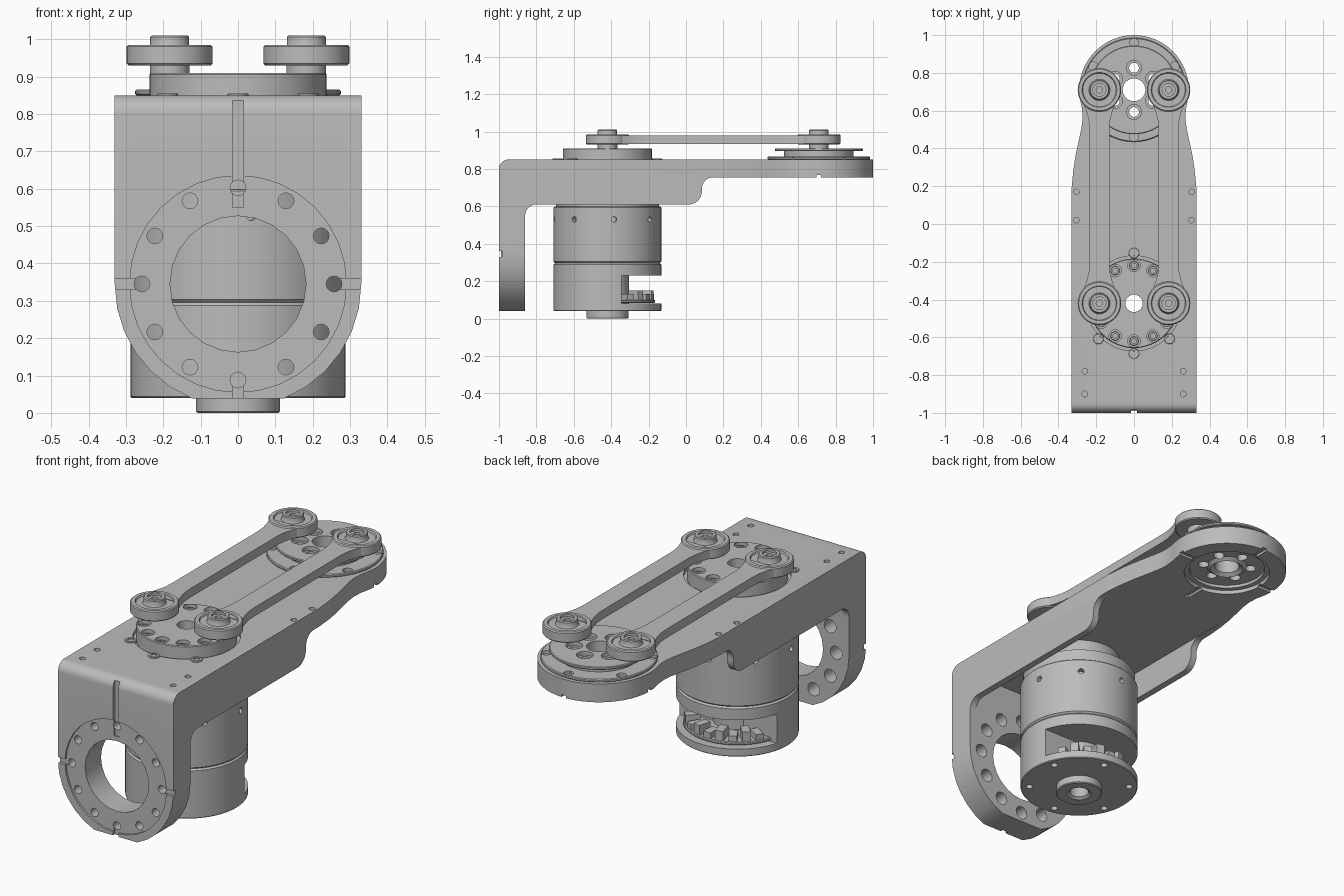
import bpy, bmesh, math
from mathutils import Matrix, Vector

old = bpy.data.objects.get("Cube")
if old:
    bpy.data.objects.remove(old, do_unlink=True)

GREY = bpy.data.materials.new("machined_grey")
GREY.use_nodes = True
GREY.diffuse_color = (0.5, 0.5, 0.5, 1)
GREY.node_tree.nodes["Principled BSDF"].inputs["Base Color"].default_value = (0.5, 0.5, 0.5, 1)

MOTOR_Y, PIVOT_Y, LINK_X = -0.42, 0.71, 0.183
FRONT_Z, TOP_Z = 0.345, 0.85
ALONG_Y = Matrix.Rotation(math.radians(-90), 4, 'X')


def finish(name, bm, matrix=None):
    if matrix:
        bm.transform(matrix)
    bmesh.ops.recalc_face_normals(bm, faces=bm.faces)
    me = bpy.data.meshes.new(name)
    bm.to_mesh(me)
    bm.free()
    me.materials.append(GREY)
    ob = bpy.data.objects.new(name, me)
    bpy.context.collection.objects.link(ob)
    return ob


def lathe(name, prof, at=(0, 0, 0), n=64, turn=None):
    """Spin a closed (radius, height) outline around its axis."""
    bm = bmesh.new()
    rings = []
    for r, z in prof:
        if r == 0:
            rings.append([bm.verts.new((0, 0, z))] * n)
        else:
            rings.append([bm.verts.new((r * math.cos(math.tau * i / n), r * math.sin(math.tau * i / n), z))
                          for i in range(n)])
    for a, b in zip(rings, rings[1:] + rings[:1]):
        for i in range(n):
            j = (i + 1) % n
            vs = list(dict.fromkeys((a[i], a[j], b[j], b[i])))
            if len(vs) > 2:
                bm.faces.new(vs)
    m = Matrix.Translation(at)
    return finish(name, bm, m @ turn if turn else m)


def rod(r, lo, hi, at=(0, 0, 0), n=20, turn=None, name="cutter"):
    return lathe(name, [(0, lo), (r, lo), (r, hi), (0, hi)], at, n, turn)


def tube(name, inner, outer, lo, hi, at, n=64, b=0.004):
    return lathe(name, [(inner, lo), (outer - b, lo), (outer, lo + b), (outer, hi - b),
                        (outer - b, hi), (inner, hi)], at, n)


def prism(name, pts, place, lo, hi):
    """Extrude a flat outline; place(u, v, w) returns the 3D point."""
    bm = bmesh.new()
    ends = [[bm.verts.new(place(u, v, w)) for u, v in pts] for w in (lo, hi)]
    for e in ends:
        bm.faces.new(e)
    for i in range(len(pts)):
        j = (i + 1) % len(pts)
        bm.faces.new((ends[0][i], ends[0][j], ends[1][j], ends[1][i]))
    return finish(name, bm)


def box(lo, hi, name="cutter", turn=None):
    bm = bmesh.new()
    bmesh.ops.create_cube(bm, size=1)
    lo, hi = Vector(lo), Vector(hi)
    m = Matrix.Translation((lo + hi) / 2) @ Matrix.Diagonal((*(hi - lo), 1))
    return finish(name, bm, turn @ m if turn else m)


def cut(ob, cutters, op='DIFFERENCE'):
    for c in cutters:
        mod = ob.modifiers.new("cut", 'BOOLEAN')
        mod.operation, mod.solver, mod.object = op, 'EXACT', c
        bpy.context.view_layer.objects.active = ob
        bpy.ops.object.modifier_apply(modifier=mod.name)
        bpy.data.objects.remove(c, do_unlink=True)


def arc(cx, cy, r, a0, a1, n=8):
    return [(cx + r * math.cos(math.radians(a0 + (a1 - a0) * i / n)),
             cy + r * math.sin(math.radians(a0 + (a1 - a0) * i / n))) for i in range(n + 1)]


def around(radius, angles, y):
    return [(radius * math.cos(math.radians(a)), y + radius * math.sin(math.radians(a)), 0) for a in angles]


# Bracket: side profile trimmed by the front and top outlines
side = ([(-1, 0), (-0.86, 0)] + arc(-0.80, 0.55, 0.06, 180, 90) + arc(0.015, 0.68, 0.07, -90, 0)
        + arc(0.145, 0.695, 0.06, 180, 90) + [(1.1, 0.755), (1.1, TOP_Z)] + arc(-0.95, 0.80, 0.05, 90, 180))
bracket = prism("bracket", side, lambda y, z, x: (x, y, z), -0.4, 0.4)
front = [(-0.33, 1.1)] + arc(0, FRONT_Z, 0.33, 180, 248, 6) + arc(0, FRONT_Z, 0.33, 292, 360, 6) + [(0.33, 1.1)]
cut(bracket, [prism("cutter", front, lambda x, z, y: (x, y, z), -1.2, 1.2)], 'INTERSECT')
flank = [(0.34, -1.1), (0.34, 0.14), (0.329, 0.2), (0.322, 0.28), (0.31, 0.36), (0.293, 0.44),
         (0.278, 0.51), (0.272, 0.56), (0.275, 0.61)]
top = flank + arc(0, PIVOT_Y, 0.29, -14, 194, 40) + [(-x, y) for x, y in reversed(flank)]
cut(bracket, [prism("cutter", top, lambda x, y, z: (x, y, z), -0.2, 1.2)], 'INTERSECT')
cut(bracket, [
    box((-0.295, -0.86, 0.4), (0.295, 0.3, 0.757)),
    rod(0.15, 0.6, 0.95, (0, MOTOR_Y, 0), 48),
    rod(0.252, 0.83, 0.95, (0, MOTOR_Y, 0), 64),
    rod(0.21, 0.6, 0.95, (0, PIVOT_Y, 0), 64),
    rod(0.29, -1.1, -0.99, (0, 0, FRONT_Z), 32, ALONG_Y),
    rod(0.182, -1.1, -0.7, (0, 0, FRONT_Z), 24, ALONG_Y),
    box((-0.015, -1.1, 0.55), (0.015, -0.985, 0.9)),
    box((-0.015, -1.1, -0.1), (0.015, -0.985, 0.1)),
    box((-0.4, -1.1, 0.33), (-0.25, -0.985, 0.36)),
    box((0.25, -1.1, 0.33), (0.4, -0.985, 0.36)),
])
# Mounting face holes, counterbored behind
for x, z, _ in around(0.257, range(0, 360, 30), FRONT_Z):
    cut(bracket, [rod(0.021, -1.1, -0.8, (x, 0, z), 16, ALONG_Y),
                  rod(0.034, -0.94, -0.8, (x, 0, z), 16, ALONG_Y)])
# Small screw holes and locating notches
for s in (-1, 1):
    cut(bracket, [rod(0.015, 0.81, 0.9, (s * x, y, 0), 14)
                  for x, y in ((0.305, 0.17), (0.305, 0.02), (0.26, -0.78), (0.26, -0.9))])
    cut(bracket, [box((s * 0.25 - 0.06, PIVOT_Y - 0.013, 0.7), (s * 0.25 + 0.06, PIVOT_Y + 0.013, 0.767)),
                  box((-0.013, PIVOT_Y + s * 0.25 - 0.06, 0.7), (0.013, PIVOT_Y + s * 0.25 + 0.06, 0.767))])
for at in around(0.266, (90, 225, 270, 315), MOTOR_Y):
    tube("plate_screw", 0.016, 0.028, 0.84, 0.855, at, 20, 0.002)

# Front crank drum
c = (0, MOTOR_Y, 0)
drum = tube("front_drum", 0.046, 0.237, 0.83, 0.91, c)
cut(drum, [rod(0.033, 0.88, 0.95, at, 16) for at in around(0.2, range(0, 360, 30), MOTOR_Y)])
for at in around(0.2, range(0, 360, 30), MOTOR_Y):
    tube("drum_screw", 0.012, 0.024, 0.875, 0.897, at, 16, 0.002)

# Rear crank: retaining ring, bearing rings and pivot disc
p = (0, PIVOT_Y, 0)
ring = tube("retaining_ring", 0.19, 0.275, TOP_Z, 0.866, p)
cut(ring, [rod(0.024, 0.8, 0.9, at, 16) for at in around(0.249, range(30, 390, 60), PIVOT_Y)])
lathe("bearing", [(0.185, 0.775), (0.211, 0.775), (0.211, 0.805), (0.2, 0.81), (0.2, 0.82),
                  (0.211, 0.825), (0.211, 0.855), (0.185, 0.855)], p)
disc = lathe("rear_disc", [(0.06, 0.79), (0.08, 0.775), (0.1, 0.79), (0.186, 0.79), (0.186, 0.895),
                           (0.231, 0.895), (0.235, 0.899), (0.235, 0.907), (0.231, 0.91), (0.06, 0.91)], p)
cut(disc, [rod(0.04, 0.89, 0.95, at, 20) for at in around(0.117, range(30, 390, 60), PIVOT_Y)])
cut(disc, [rod(0.026, 0.7, 0.95, at, 20) for at in around(0.117, range(30, 390, 60), PIVOT_Y)])

# Parallel links with bearing hubs and bolts
half = [(0.09, MOTOR_Y + 0.06), (0.07, MOTOR_Y + 0.11), (0.057, MOTOR_Y + 0.16), (0.053, MOTOR_Y + 0.21)]
edge = half + [(x, PIVOT_Y + MOTOR_Y - y) for x, y in reversed(half)]
bar = edge + [(-x, y) for x, y in reversed(edge)]
for s, label in ((-1, "right"), (1, "left")):
    prism(label + "_link_bar", bar, lambda x, y, z: (x + s * LINK_X, y, z), 0.934, 0.98)
    for y in (MOTOR_Y, PIVOT_Y):
        lathe(label + "_link_hub", [
            (0, 0.90), (0.053, 0.90), (0.053, 0.93), (0.11, 0.93), (0.115, 0.935), (0.115, 0.98),
            (0.11, 0.985), (0.092, 0.985), (0.088, 0.977), (0.056, 0.977), (0.052, 0.985), (0.052, 1.006),
            (0.048, 1.01), (0.034, 1.01), (0.034, 0.998), (0.017, 0.998), (0.017, 0.985), (0, 0.985)],
            (s * LINK_X, y, 0), 48)

# Motor: upper housing with radial screw holes
upper = lathe("upper_housing", [
    (0.046, 0.296), (0.28, 0.296), (0.288, 0.304), (0.288, 0.594), (0.284, 0.598), (0.275, 0.598),
    (0.275, 0.66), (0.2, 0.665), (0.2, 0.757), (0.16, 0.84), (0.046, 0.84)], c)
for k in range(8):
    turn = Matrix.Rotation(math.radians(7 + 45 * k), 4, 'Z') @ Matrix.Rotation(math.radians(90), 4, 'Y')
    cut(upper, [rod(0.015, 0.26, 0.32, (0, MOTOR_Y, 0.53), 14, turn)])

# Motor: lower housing with an open rear window
lower = lathe("lower_housing", [
    (0.046, 0.01), (0.06, 0), (0.108, 0), (0.112, 0.004), (0.112, 0.04), (0.284, 0.04), (0.288, 0.044),
    (0.288, 0.288), (0.28, 0.296), (0.046, 0.296)], c)
cut(lower, [box((-0.4, -0.345, 0.08), (0.4, 0.1, 0.23))])
cut(lower, [rod(0.017, 0, 0.06, at, 14) for at in around(0.245, range(20, 380, 60), MOTOR_Y)])
tube("shaft_sleeve", 0.046, 0.115, 0.075, 0.235, c)

# Control board and its components inside the window
tube("control_board", 0.11, 0.255, 0.084, 0.1, c)
for k, a in enumerate(range(30, 165, 15)):
    turn = Matrix.Translation(c) @ Matrix.Rotation(math.radians(a), 4, 'Z')
    box((0.18, -0.02, 0.09), (0.25, 0.02, 0.15 if k % 2 else 0.13), "board_component", turn)

for ob in [o for o in bpy.context.scene.objects if o.type == 'MESH' and GREY.name in o.data.materials]:
    bpy.ops.object.select_all(action='DESELECT')
    ob.select_set(True)
    bpy.context.view_layer.objects.active = ob
    bpy.ops.object.shade_smooth_by_angle(angle=math.radians(30))
